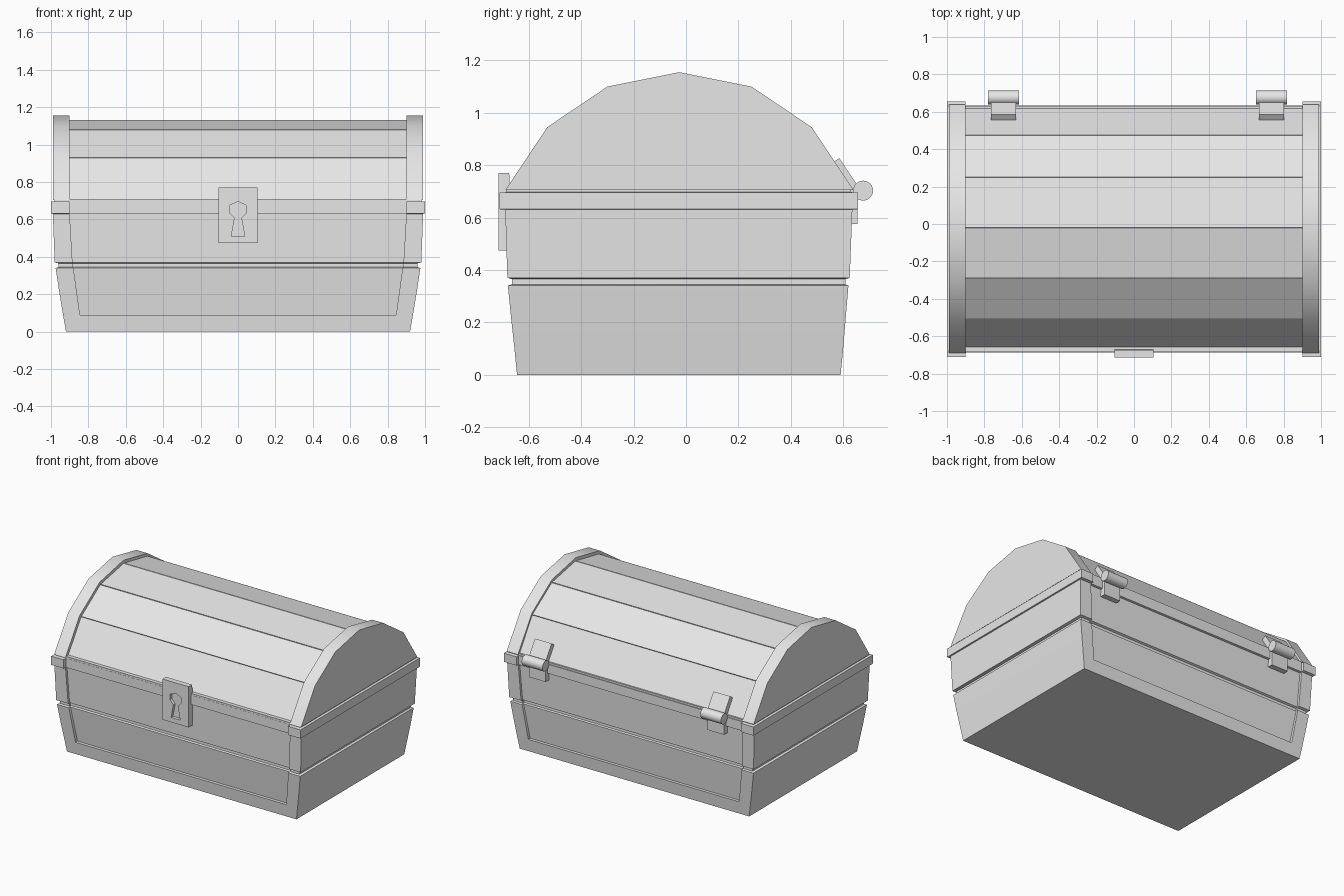
import bpy, bmesh, math
from mathutils import Vector

cube = bpy.data.objects.get("Cube")
if cube:
    bpy.data.objects.remove(cube, do_unlink=True)

grey = bpy.data.materials.new("plain_grey")
grey.use_nodes = True
grey.diffuse_color = (0.8, 0.8, 0.8, 1)
for node in grey.node_tree.nodes:
    if node.type == 'BSDF_PRINCIPLED':
        node.inputs["Base Color"].default_value = grey.diffuse_color


def solid(name, rings):
    """Closed mesh bridging a stack of rings with equal point counts."""
    bm = bmesh.new()
    loops = [[bm.verts.new(p) for p in ring] for ring in rings]
    n = len(loops[0])
    for a, b in zip(loops, loops[1:]):
        for i in range(n):
            j = (i + 1) % n
            bm.faces.new((a[i], a[j], b[j], b[i]))
    bm.faces.new(loops[0])
    bm.faces.new(loops[-1])
    bmesh.ops.recalc_face_normals(bm, faces=bm.faces)
    mesh = bpy.data.meshes.new(name)
    bm.to_mesh(mesh)
    bm.free()
    ob = bpy.data.objects.new(name, mesh)
    mesh.materials.append(grey)
    bpy.context.collection.objects.link(ob)
    return ob


def loft(name, levels):
    """Stack of rectangles: (z, half width, front y, back y)."""
    return solid(name, [[(-w, a, z), (w, a, z), (w, b, z), (-w, b, z)]
                        for z, w, a, b in levels])


def prism(name, profile, x0, x1):
    """Side profile of (y, z) points extruded along x."""
    return solid(name, [[(x, y, z) for y, z in profile] for x in (x0, x1)])


def activate(ob):
    bpy.ops.object.select_all(action='DESELECT')
    ob.select_set(True)
    bpy.context.view_layer.objects.active = ob


def smooth(ob):
    activate(ob)
    bpy.ops.object.shade_smooth_by_angle(angle=math.radians(32))


def cut(ob, cutter):
    cutter.hide_render = True
    mod = ob.modifiers.new("cut", 'BOOLEAN')
    mod.operation = 'DIFFERENCE'
    mod.solver = 'EXACT'
    mod.object = cutter
    activate(ob)
    bpy.ops.object.modifier_apply(modifier=mod.name)
    bpy.data.objects.remove(cutter, do_unlink=True)


# Chest body: flared base, groove, upper wall and rim
body = loft("chest_body", [
    (0, 0.92, -0.645, 0.59), (0.1, 0.937, -0.655, 0.60),
    (0.22, 0.957, -0.668, 0.61), (0.34, 0.975, -0.68, 0.62),
    (0.345, 0.96, -0.665, 0.608), (0.365, 0.96, -0.665, 0.608),
    (0.37, 0.98, -0.682, 0.625), (0.63, 0.99, -0.69, 0.635),
    (0.632, 1.0, -0.712, 0.656), (0.695, 1.0, -0.712, 0.656),
    (0.697, 0.982, -0.685, 0.63), (0.71, 0.982, -0.685, 0.63)])

# Recessed panels on the front and back, leaving corner posts
panel = [(0.09, 0.845, -0.632, 0.578), (0.34, 0.88, -0.662, 0.603),
         (0.346, 0.885, -0.652, 0.594), (0.364, 0.885, -0.652, 0.594),
         (0.37, 0.885, -0.665, 0.608), (0.628, 0.90, -0.673, 0.618),
         (0.63, 0.90, -0.686, 0.634), (0.8, 0.90, -0.686, 0.634)]
cut(body, loft("front_cutter", [(z, w, -1, a) for z, w, a, b in panel]))
cut(body, loft("back_cutter", [(z, w, b, 1) for z, w, a, b in panel]))
smooth(body)

# Lid end arches
arch = [(-0.69, 0.705), (-0.53, 0.945), (-0.30, 1.10), (-0.025, 1.155),
        (0.25, 1.10), (0.48, 0.945), (0.64, 0.705)]
for side, name in ((-1, "right"), (1, "left")):
    smooth(prism(name + "_lid_arch", arch, side * 0.90, side * 0.99))

# Lid planks laid over a slightly smaller core
outline = [Vector(p) for p in (
    (-0.665, 0.70), (-0.51, 0.93), (-0.29, 1.08), (-0.022, 1.132),
    (0.25, 1.08), (0.475, 0.93), (0.625, 0.70))]
middle = Vector((-0.02, 0.70))
prism("lid_core", [middle + (p - middle) * 0.985 for p in outline], -0.91, 0.91)
for i, (p, q) in enumerate(zip(outline, outline[1:])):
    d = (q - p).normalized()
    inward = Vector((d.y, -d.x)) * 0.03
    p, q = p + d * 0.003, q - d * 0.003
    prism(f"lid_plank_{i + 1}", [p, q, q + inward, p + inward], -0.91, 0.91)

# Lock plate with a sunken keyhole
lock = prism("lock_plate", [(-0.715, 0.475), (-0.715, 0.77),
                            (-0.675, 0.77), (-0.66, 0.475)], -0.105, 0.105)
half = [(0.036, 0.51), (0.018, 0.607), (0.045, 0.635), (0.045, 0.675)]
keyhole = half + [(0, 0.695)] + [(-x, z) for x, z in reversed(half)]
cut(lock, solid("keyhole_cutter", [[(x, y, z) for x, z in keyhole]
                                   for y in (-0.75, -0.693)]))

# Hinges: knuckle, lower leaf and upper leaf
for x, name in ((-0.697, "right"), (0.735, "left")):
    ring = [(0.676 + 0.038 * math.cos(t * math.tau / 24),
             0.703 + 0.038 * math.sin(t * math.tau / 24)) for t in range(24)]
    smooth(prism(name + "_hinge_knuckle", ring, x - 0.083, x + 0.083))
    prism(name + "_hinge_lower_leaf", [(0.60, 0.575), (0.655, 0.575),
          (0.655, 0.70), (0.60, 0.70)], x - 0.067, x + 0.067)
    prism(name + "_hinge_upper_leaf", [(0.54, 0.795), (0.585, 0.827),
          (0.66, 0.715), (0.62, 0.69)], x - 0.067, x + 0.067)
